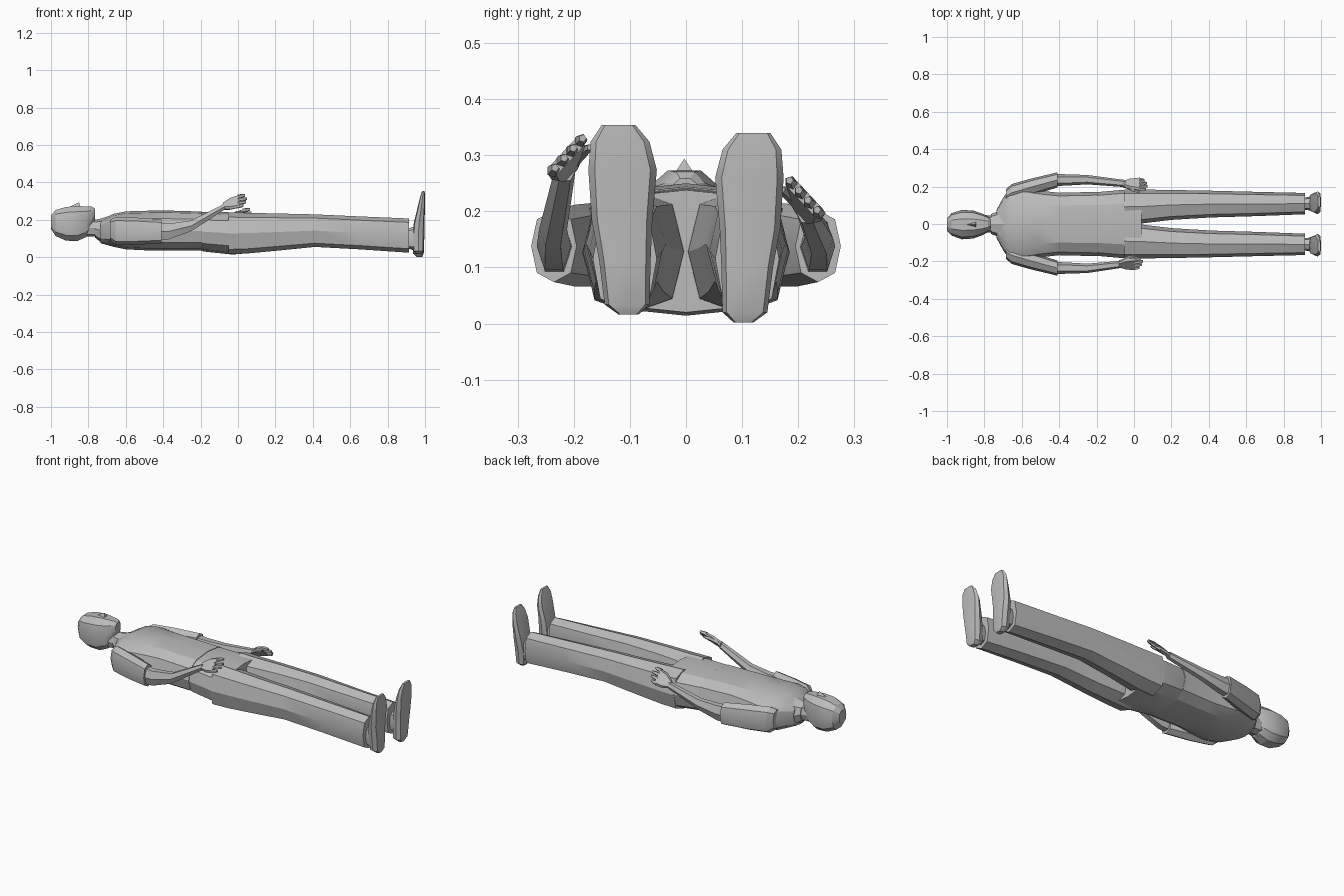
import bpy, bmesh, math
from mathutils import Vector

if "Cube" in bpy.data.objects:
    bpy.data.objects.remove(bpy.data.objects["Cube"])

grey = bpy.data.materials.new("light_grey")
grey.diffuse_color = (0.5, 0.5, 0.5, 1)
grey.use_nodes = True
grey.node_tree.nodes["Principled BSDF"].inputs["Base Color"].default_value = grey.diffuse_color


def finish(name, bm, angle=25):
    bmesh.ops.recalc_face_normals(bm, faces=bm.faces)
    me = bpy.data.meshes.new(name)
    bm.to_mesh(me)
    bm.free()
    me.materials.append(grey)
    ob = bpy.data.objects.new(name, me)
    bpy.context.collection.objects.link(ob)
    bpy.ops.object.select_all(action='DESELECT')
    ob.select_set(True)
    bpy.context.view_layer.objects.active = ob
    bpy.ops.object.shade_smooth_by_angle(angle=math.radians(angle))
    return ob


def loft(name, rings, sides=8, power=0.8, upright=False, tilt=0.0):
    """Rings are (position, low_a, high_a, low_b, high_b) boxes filled by rounded polygons.
    Lying lofts run along x with a=y, b=z; upright lofts run along z with a=x, b=y."""
    bm = bmesh.new()
    loops = []
    for p, a0, a1, b0, b1 in rings:
        loop = []
        for i in range(sides):
            t = 2 * math.pi * i / sides
            c, s = math.cos(t), math.sin(t)
            u = math.copysign(abs(c) ** power, c) * (a1 - a0) / 2
            v = math.copysign(abs(s) ** power, s) * (b1 - b0) / 2
            u, v = (u * math.cos(tilt) - v * math.sin(tilt),
                    u * math.sin(tilt) + v * math.cos(tilt))
            a, b = (a0 + a1) / 2 + u, (b0 + b1) / 2 + v
            loop.append(bm.verts.new((a, b, p) if upright else (p, a, b)))
        loops.append(loop)
    for l, m in zip(loops, loops[1:]):
        for i in range(sides):
            j = (i + 1) % sides
            bm.faces.new((l[i], l[j], m[j], m[i]))
    bm.faces.new(loops[0])
    bm.faces.new(loops[-1])
    return finish(name, bm)


def tube(name, points, radii, sides=5):
    """Thin limb whose sections face along x."""
    return loft(name, [(x, y - r, y + r, z - r, z + r)
                       for (x, y, z), r in zip(points, radii)], sides, 1.0)


# head, with the face upward
loft("head", [
    (-1.0, -.035, .03, .15, .225), (-.975, -.062, .058, .11, .255),
    (-.92, -.082, .075, .085, .272), (-.86, -.078, .072, .082, .277),
    (-.81, -.06, .055, .105, .275), (-.78, -.042, .04, .15, .272),
    (-.765, -.025, .022, .2, .26)], 10, 0.8)

# nose wedge
bm = bmesh.new()
n = [bm.verts.new(v) for v in ((-.9, -.003, .268), (-.842, -.02, .268),
                               (-.842, .014, .268), (-.85, -.003, .294))]
for f in ((0, 1, 3), (1, 2, 3), (2, 0, 3), (0, 2, 1)):
    bm.faces.new([n[i] for i in f])
finish("nose", bm)

# neck and collar
loft("neck", [(-.85, -.05, .05, .11, .22), (-.77, -.046, .046, .11, .2),
              (-.68, -.05, .05, .1, .205)], 8)
loft("collar", [(-.765, -.053, .053, .105, .2), (-.74, -.062, .062, .085, .205),
                (-.69, -.1, .1, .07, .22)], 8)

# shirt
loft("shirt", [
    (-.735, -.075, .075, .075, .195), (-.70, -.14, .14, .065, .215),
    (-.665, -.19, .19, .055, .232), (-.6, -.195, .195, .042, .245),
    (-.5, -.178, .178, .037, .248), (-.4, -.167, .167, .036, .25),
    (-.195, -.172, .172, .036, .244)], 12, 0.75)

# trousers seat
loft("trouser_seat", [
    (-.215, -.165, .165, .04, .24), (-.18, -.172, .172, .03, .242),
    (-.03, -.185, .185, .014, .24), (.04, -.183, .183, .02, .238)], 12, 0.75)

for side, s in (("left", 1), ("right", -1)):
    def span(x, inner, outer, z0, z1):
        lo, hi = sorted((s * inner, s * outer))
        return (x, lo, hi, z0, z1)

    # trouser leg
    loft(side + "_trouser_leg", [
        span(-.05, .0, .184, .016, .24), span(.05, .004, .184, .02, .237),
        span(.2, .022, .182, .034, .234), span(.41, .035, .178, .055, .229),
        span(.65, .042, .172, .042, .218), span(.915, .052, .166, .024, .207)], 8, 0.75)

    # ankle and shoe with the sole facing +x
    loft(side + "_ankle", [span(.9, .078, .14, .05, .15), span(.96, .07, .148, .03, .17)], 8)
    dz = 0 if s > 0 else .014
    foot = []
    for z, x0, x1, inner, outer in (
            (.002, .955, .985, .085, .12), (.02, .935, .993, .065, .145),
            (.1, .932, .996, .063, .155), (.17, .94, .996, .06, .168),
            (.26, .962, 1.0, .052, .174), (.31, .974, 1.0, .065, .17),
            (.34, .984, .998, .09, .15)):
        lo, hi = sorted((s * inner, s * outer))
        foot.append((z + dz, x0, x1, lo, hi))
    loft(side + "_shoe", foot, 8, 0.6, upright=True)

    # sleeve from shoulder to elbow
    loft(side + "_sleeve", [
        span(-.685, .11, .185, .09, .2), span(-.655, .12, .213, .066, .215),
        span(-.55, .152, .243, .066, .212), span(-.41, .195, .276, .074, .202)], 8, 0.85)

    # bent forearm; the right hand is raised higher
    up = .0 if s > 0 else .075
    sx = .025 if s > 0 else 0
    loft(side + "_forearm", [
        span(-.44, .202, .266, .085, .19), span(-.37, .205, .266, .09, .185),
        span(-.25, .212, .262, .12 + up * .2, .185 + up * .2),
        span(-.07 + sx, .197, .235, .178 + up, .215 + up)], 6, 0.9)

    # slanted palm, four fingers and a thumb
    hx = -.07 + sx
    cy, cz = .213, .205 + up
    across = Vector((.0, -.68, .73))
    bm = bmesh.new()
    loops = []
    for x, w, t, dzp in ((hx - .01, .018, .013, -.008), (hx + .03, .04, .013, .006),
                         (hx + .075, .046, .010, .018)):
        c = Vector((x, cy, cz + dzp))
        nrm = Vector((0, .73, .68))
        loop = []
        for a, b in ((1, 0), (.8, 1), (-.8, 1), (-1, 0), (-.8, -1), (.8, -1)):
            v = c + across * (a * w) + nrm * (b * t)
            loop.append(bm.verts.new((v.x, s * v.y, v.z)))
        loops.append(loop)
    for l, m in zip(loops, loops[1:]):
        for i in range(6):
            j = (i + 1) % 6
            bm.faces.new((l[i], l[j], m[j], m[i]))
    bm.faces.new(loops[0])
    bm.faces.new(loops[-1])
    finish(side + "_palm", bm)
    for k in range(4):
        o = (k - 1.5) * .024
        length = (.032, .046, .05, .04)[k]
        base = Vector((hx + .068, cy, cz + .018)) + across * o
        pts = [(base.x + length * f, s * (base.y - .004 * f), base.z + .006 * f)
               for f in (0, .6, 1)]
        tube(f"{side}_finger_{k + 1}", pts, (.0115, .0105, .007))
    tube(side + "_thumb", [(hx, s * (cy - .01), cz + .005), (hx + .04, s * (cy - .032), cz + .028),
                           (hx + .075, s * (cy - .042), cz + .034)], (.012, .011, .006))
